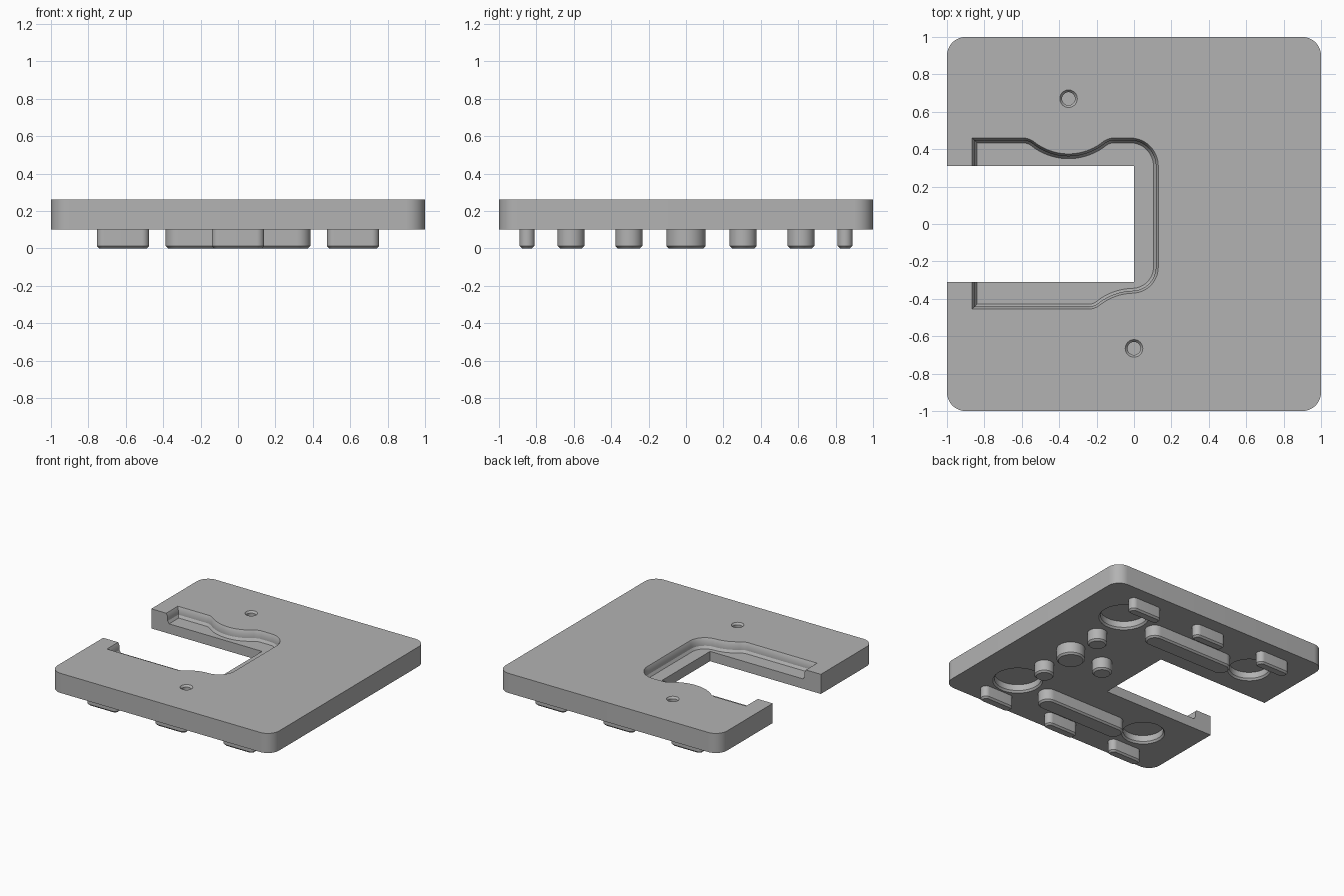
import bpy, bmesh
from math import cos, sin, radians, sqrt, degrees, atan2
from mathutils import Vector

cube = bpy.data.objects.get("Cube")
if cube:
    bpy.data.objects.remove(cube, do_unlink=True)

grey = bpy.data.materials.new("plain_grey")
grey.use_nodes = True
grey.diffuse_color = (0.45, 0.45, 0.45, 1)
grey.node_tree.nodes["Principled BSDF"].inputs["Base Color"].default_value = grey.diffuse_color

BOTTOM, TOP, FLOOR = 0.10, 0.26, 0.18


def arc(cx, cy, r, a0, a1, n=12):
    """Points on an arc, angles in degrees."""
    steps = [radians(a0 + (a1 - a0) * i / n) for i in range(n + 1)]
    return [Vector((cx + r * cos(a), cy + r * sin(a))) for a in steps]


def rounded(cx, cy, w, d, r):
    """Counter-clockwise rounded rectangle outline."""
    pts = []
    for i, (sx, sy) in enumerate(((1, 1), (-1, 1), (-1, -1), (1, -1))):
        pts += arc(cx + sx * (w / 2 - r), cy + sy * (d / 2 - r), r, 90 * i, 90 * i + 90)
    return tidy(pts)


def tidy(pts):
    """Drop coinciding neighbours."""
    return [p for i, p in enumerate(pts) if (p - pts[i - 1]).length > 1e-4]


def inset(pts, dist):
    """Move a counter-clockwise outline inwards with mitred corners."""
    out = []
    for i, p in enumerate(pts):
        a = (p - pts[i - 1]).normalized()
        b = (pts[(i + 1) % len(pts)] - p).normalized()
        na, nb = Vector((-a.y, a.x)), Vector((-b.y, b.x))
        out.append(p + (na + nb) * (dist / (1 + na.dot(nb))))
    return out


def loft(name, outline, profile):
    """Solid from an outline; profile lists (inset, z) from bottom to top."""
    bm = bmesh.new()
    rings = [[bm.verts.new((p.x, p.y, z)) for p in inset(outline, d)] for d, z in profile]
    n = len(outline)
    for lo, hi in zip(rings, rings[1:]):
        for i in range(n):
            j = (i + 1) % n
            bm.faces.new((lo[i], lo[j], hi[j], hi[i]))
    bm.faces.new(rings[0][::-1])
    bm.faces.new(rings[-1])
    bmesh.ops.recalc_face_normals(bm, faces=bm.faces)
    mesh = bpy.data.meshes.new(name)
    bm.to_mesh(mesh)
    bm.free()
    mesh.materials.append(grey)
    ob = bpy.data.objects.new(name, mesh)
    bpy.context.collection.objects.link(ob)
    return ob


def select(ob):
    bpy.ops.object.select_all(action='DESELECT')
    ob.select_set(True)
    bpy.context.view_layer.objects.active = ob


def cut(ob, cutter):
    cutter.hide_render = True
    mod = ob.modifiers.new("cut", 'BOOLEAN')
    mod.operation, mod.solver, mod.object = 'DIFFERENCE', 'EXACT', cutter
    select(ob)
    bpy.ops.object.modifier_apply(modifier=mod.name)
    bpy.data.objects.remove(cutter, do_unlink=True)


def smooth(ob):
    select(ob)
    bpy.ops.object.shade_smooth_by_angle(angle=radians(30))


# Recess outline: walls bulge inwards around each screw hole
BACK_HOLE, FRONT_HOLE = (-0.35, 0.67), (0.0, -0.665)
R, F, GAP = 0.295, 0.10, 0.21
reach = sqrt((R + F) ** 2 - (GAP + F) ** 2)
tilt = degrees(atan2(GAP + F, reach))
bx, by = BACK_HOLE
fx, fy = FRONT_HOLE
back_y, front_y = by - GAP, fy + GAP

outline = [Vector((-0.865, back_y)), Vector((-0.865, front_y))]
outline += arc(fx - reach, front_y + F, F, -90, -tilt)
outline += arc(fx, fy, R, 180 - tilt, 92)
outline += arc(-0.01, -0.23, 0.14, -90, 0)
outline += arc(-0.02, back_y - 0.15, 0.15, 0, 90)
outline += arc(bx + reach, back_y - F, F, 90, 180 - tilt)
outline += arc(bx, by, R, -tilt, -180 + tilt, 20)
outline += arc(bx - reach, back_y - F, F, tilt, 90)
outline = tidy(outline)

# Base plate with the open slot, stepped recess and holes
plate = loft("base_plate", rounded(0, 0, 2, 2, 0.1), [(0, BOTTOM), (0, TOP)])
cut(plate, loft("recess_cutter", outline,
                [(0.026, FLOOR), (0.013, FLOOR + 0.02), (0.013, TOP - 0.025), (0, TOP), (0, TOP + 0.05)]))
slot = [Vector(p) for p in ((-1.2, -0.31), (0, -0.31), (0, 0.31), (-1.2, 0.31))]
cut(plate, loft("slot_cutter", slot, [(0, 0), (0, 0.4)]))

# Blind countersunk screw holes
for x, y in (BACK_HOLE, FRONT_HOLE):
    cut(plate, loft("hole_cutter", tidy(arc(x, y, 0.047, 0, 360, 32)),
                    [(0.012, TOP - 0.09), (0.012, TOP - 0.015), (0, TOP), (0, TOP + 0.05)]))

# Round pockets underneath
for x, r in ((0.61, 0.185), (-0.6, 0.16)):
    for y in (-0.61, 0.61):
        cut(plate, loft("pocket_cutter", tidy(arc(x, y, r, 0, 360, 48)),
                        [(0, 0.05), (0, BOTTOM), (0.012, BOTTOM + 0.015), (0.012, BOTTOM + 0.065)]))
smooth(plate)


def foot(name, x, y, w, d):
    smooth(loft(name, rounded(x, y, w, d, d / 2 - 0.0005),
                [(0.013, 0), (0, 0.013), (0, BOTTOM + 0.001)]))


# Feet: slim rails along the edges, long rails inboard, round pegs
for side, s in (("front", -1), ("back", 1)):
    for i, x in enumerate((-0.615, 0, 0.615)):
        foot(f"{side}_edge_foot_{i + 1}", x, s * 0.85, 0.28, 0.08)
    foot(f"{side}_long_foot", 0, s * 0.615, 0.775, 0.145)
    foot(f"{side}_round_peg", 0.61, s * 0.305, 0.146, 0.146)
foot("large_round_peg", 0.61, 0, 0.21, 0.21)
foot("inner_round_peg", 0.31, 0, 0.146, 0.146)
